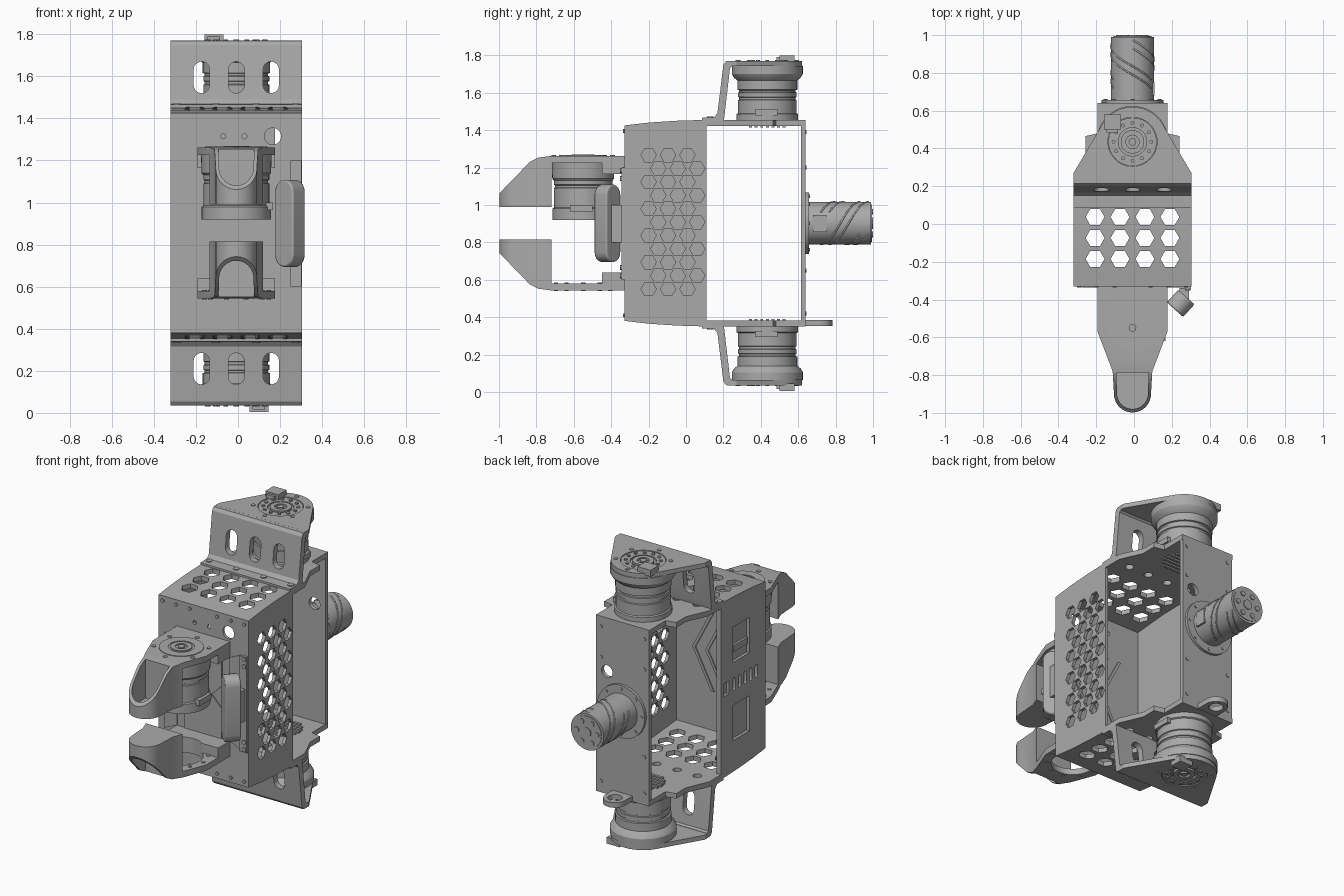
import bpy, bmesh
from math import sin, cos, pi, radians
from mathutils import Matrix, Vector

if "Cube" in bpy.data.objects:
    bpy.data.objects.remove(bpy.data.objects["Cube"])

GREY = (0.4, 0.4, 0.4, 1)
mat = bpy.data.materials.new("machined_grey")
mat.use_nodes = True
mat.diffuse_color = GREY
mat.node_tree.nodes["Principled BSDF"].inputs["Base Color"].default_value = GREY

CX, MID = -0.008, 0.9025      # symmetry axis of the whole model
MY, JY = 0.435, -0.55         # motor axes: rear pair, jaw
parts = []
PLACE = {"x": lambda a, b, t: (t, a, b), "y": lambda a, b, t: (a, t, b), "z": lambda a, b, t: (a, b, t)}


def make(bm, name):
    bmesh.ops.recalc_face_normals(bm, faces=bm.faces)
    me = bpy.data.meshes.new(name)
    bm.to_mesh(me)
    bm.free()
    me.materials.append(mat)
    ob = bpy.data.objects.new(name, me)
    bpy.context.collection.objects.link(ob)
    parts.append(ob)
    return ob


def prism(name, shapes, axis, lo, hi):
    bm = bmesh.new()
    for pts in shapes:
        face = bm.faces.new([bm.verts.new(PLACE[axis](a, b, lo)) for a, b in pts])
        new = bmesh.ops.extrude_face_region(bm, geom=[face])["geom"]
        bmesh.ops.translate(bm, verts=[v for v in new if isinstance(v, bmesh.types.BMVert)],
                            vec=PLACE[axis](0, 0, hi - lo))
    return make(bm, name)


def lathe(name, profile, x, y):
    bm = bmesh.new()
    vs = [bm.verts.new((x + r, y, z)) for r, z in profile]
    es = [bm.edges.new(p) for p in zip(vs, vs[1:])]
    bmesh.ops.spin(bm, geom=vs + es, cent=(x, y, 0), axis=(0, 0, 1), angle=2 * pi, steps=48)
    bmesh.ops.remove_doubles(bm, verts=bm.verts, dist=1e-5)
    return make(bm, name)


def cut(ob, cutter, op="DIFFERENCE"):
    mod = ob.modifiers.new("cut", "BOOLEAN")
    mod.operation, mod.solver, mod.object = op, "EXACT", cutter
    bpy.context.view_layer.objects.active = ob
    bpy.ops.object.modifier_apply(modifier=mod.name)
    parts.remove(cutter)
    bpy.data.objects.remove(cutter)


def flip(ob, name):
    c = Vector((CX, 0, MID))
    new = ob.copy()
    new.data = ob.data.copy()
    new.data.transform(Matrix.Translation(c) @ Matrix.Rotation(pi, 4, "Y") @ Matrix.Translation(-c))
    new.name = name
    bpy.context.collection.objects.link(new)
    parts.append(new)
    return new


def ngon(a, b, r, n=24, start=0.0, sweep=2 * pi):
    m = n if sweep > 6 else n - 1
    return [(a + r * cos(start + sweep * i / m), b + r * sin(start + sweep * i / m)) for i in range(n)]


def rect(a0, a1, b0, b1):
    return [(a0, b0), (a1, b0), (a1, b1), (a0, b1)]


def slot(a, b, r, half):
    return ngon(a, b + half - r, r, 10, 0, pi) + ngon(a, b - half + r, r, 10, pi, pi)


def sym(pts):
    return [(CX + a, b) for a, b in pts] + [(CX - a, b) for a, b in reversed(pts)]


def ring_of(x, y, radius, r, count, phase=0.0):
    return [ngon(a, b, r, 10) for a, b in ngon(x, y, radius, count, phase)]


L, R = CX - 0.312, CX + 0.312

# Open-backed box: front wall, honeycomb side, pocketed side
front = prism("front_wall", [rect(L, R, 0.39, 1.42)], "y", -0.33, -0.312)
cut(front, prism("cutter", [ngon(0.165, 1.315, 0.04), ngon(-0.07, 1.315, 0.012), ngon(0.03, 1.315, 0.012)],
                 "y", -0.4, -0.2))
side = [(-0.33, 0.385), (-0.1, 0.36), (0.11, 0.352), (0.11, 1.453), (-0.1, 1.445), (-0.33, 1.42)]
honey = prism("honeycomb_side", [side], "x", R - 0.02, R)
cut(honey, prism("cutter", [ngon(-0.2 + 0.104 * c + 0.052 * (r % 2), 0.55 + 0.0716 * r, 0.041, 6)
                            for r in range(11) for c in range(3)], "x", 0.2, 0.4))
panel = prism("pocketed_side", [side], "x", L, L + 0.03)
cut(panel, prism("cutter", [rect(-0.17, -0.01, z - 0.11, z + 0.11) for z in (1.15, 0.66)]
                 + [slot(-0.24 + 0.055 * i, 0.9, 0.012, 0.04) for i in range(5)]
                 + [rect(0.03, 0.085, 0.86, 0.94)], "x", L - 0.1, L + 0.018))
prism("panel_latch", [rect(-0.16, -0.02, 1.1, 1.14)], "x", L + 0.004, L + 0.02)

# Chevron ribs inside the front wall
prism("chevron_ribs", [[(x, 0.9), (x - 0.13, 1.15), (x - 0.15, 1.15), (x - 0.02, 0.9), (x - 0.15, 0.65), (x - 0.13, 0.65)]
                       for x in (0.17, 0.08, -0.01)], "y", -0.312, -0.305)

# Front wall trim: screws, side frames and centre plate
prism("front_screws", [ngon(CX + s * x, z, 0.011, 10) for s in (-1, 1) for z in (0.41, 1.395)
                       for x in (0.095, 0.19, 0.283)], "y", -0.337, -0.33)
prism("front_side_plates", [[(CX + s * 0.27, MID + t * 0.04), (CX + s * 0.18, MID + t * 0.03),
                             (CX + s * 0.18, MID + t * 0.26), (CX + s * 0.27, MID + t * 0.3)]
                            for s in (-1, 1) for t in (-1, 1)], "y", -0.337, -0.33)
prism("front_centre_plate", [sym([(0.13, 0.62), (0.13, 0.83), (0.06, 0.9), (0.13, 0.97), (0.13, 1.2)])],
      "y", -0.337, -0.33)

# Roof with hexagon holes and the deck behind it, turned over for the floor
roof = prism("box_roof", [[(-0.33, 1.4), (-0.33, 1.425), (-0.2, 1.44), (-0.05, 1.45), (0.11, 1.455),
                           (0.11, 1.425), (-0.1, 1.42)]], "x", L, R)
cut(roof, prism("cutter", [ngon(CX + 0.132 * (c - 1.5), 0.037 - 0.111 * r, 0.05, 6)
                           for c in range(4) for r in range(3)], "z", 1.3, 1.6))
deck = prism("deck", [sym([(0.312, 0.1), (0.312, 0.23), (0.25, 0.37), (0.25, 0.465), (0.185, 0.48), (0.185, 0.64)])],
             "z", 1.423, 1.455)
cut(deck, prism("cutter", [ngon(CX + s * x, y, 0.025, 16) for s in (-1, 1) for x, y in ((0.07, 0.2), (0.21, 0.2))],
                "z", 1.3, 1.6))
grille = prism("deck_grille", [rect(CX - w, CX + w, y - 0.008, y + 0.008) for y, w in
                               [(MY + 0.03 * i, 0.13 - 0.006 * i * i) for i in range(-3, 4)]], "z", 1.414, 1.424)

# Slanted bracket with a rounded cap plate
wall = prism("bracket_wall", [[(0.085, 1.45), (0.085, 1.466), (0.15, 1.468), (0.168, 1.49), (0.2, 1.75), (0.215, 1.769),
                               (0.245, 1.77), (0.245, 1.74), (0.235, 1.73), (0.205, 1.47), (0.2, 1.45)]], "x", L, R)
cut(wall, prism("cutter", [slot(CX + x, 1.595, 0.038, 0.075) for x in (-0.165, 0, 0.165)], "y", 0.1, 0.4))
cap = prism("bracket_cap", [[(L, 0.235), (R, 0.235), (R, 0.27)] + ngon(CX, MY, 0.185, 24, 0.5, pi - 1.0)
                            + [(L, 0.27)]], "z", 1.742, 1.77)
cut(cap, prism("cutter", [ngon(CX, MY, 0.13, 40)], "z", 1.6, 1.9))
foot_bolts = prism("bracket_bolts", [ngon(CX + s * x, 0.13, 0.018, 12) for s in (-1, 1) for x in (0.095, 0.283)],
                   "z", 1.46, 1.472)

# Rear motor, its output hub and screws
motor = lathe("motor", [(0, 1.45), (0.165, 1.45), (0.165, 1.485), (0.157, 1.49), (0.157, 1.56), (0.151, 1.563),
                        (0.151, 1.575), (0.157, 1.578), (0.157, 1.6), (0.151, 1.603), (0.151, 1.613), (0.16, 1.616),
                        (0.16, 1.665), (0.178, 1.68), (0.19, 1.7), (0.19, 1.742), (0, 1.742)], CX, MY)


def hub(name, y, top):
    return lathe(name, [(0, top - 0.04), (0.128, top - 0.04), (0.128, top), (0.075, top), (0.075, top - 0.012),
                        (0.062, top - 0.012), (0.062, top + 0.003), (0.035, top + 0.003), (0.035, top - 0.01),
                        (0.02, top - 0.01), (0.02, top + 0.004), (0, top + 0.004)], CX, y)


def hub_screws(name, y, top):
    return prism(name, ring_of(CX, y, 0.1, 0.01, 12) + ring_of(CX, y, 0.157, 0.013, 6, 0.52), "z", top - 0.02, top + 0.004)


rear_hub = hub("motor_hub", MY, 1.766)
rear_screws = hub_screws("hub_screws", MY, 1.77)
plug = prism("cap_plug", [rect(-0.16, -0.07, 0.5, 0.58)], "z", 1.76, 1.8)
plug_key = prism("cap_plug_key", [rect(-0.145, -0.085, 0.485, 0.5)], "z", 1.76, 1.79)
for ob in (roof, deck, grille, wall, cap, foot_bolts, motor, rear_hub, rear_screws, plug, plug_key):
    flip(ob, "lower_" + ob.name)
prism("motor_connectors", [rect(0.37, 0.49, z - 0.016, z + 0.016) for z in (1.495, 0.31)], "x", 0.1, 0.162)

# Back plate, its tab and the wrist
back = prism("back_plate", [rect(CX - 0.183, CX + 0.183, 0.352, 1.453)], "y", 0.615, 0.64)
cut(back, prism("cutter", [ngon(0.1, 1.12, 0.038)], "y", 0.5, 0.7))
prism("back_screws", [ngon(CX + s * 0.15, z, 0.012, 10) for s in (-1, 1) for z in (0.42, 0.65, 1.2, 1.39)], "y", 0.64, 0.645)
tab = prism("back_tab", [[(CX - 0.07, 0.62)] + [(CX + 0.07, 0.62)] + ngon(CX, 0.715, 0.068, 16, 0, pi)], "z", 0.353, 0.385)
cut(tab, prism("cutter", [ngon(CX, 0.715, 0.042)], "z", 0.2, 0.5))
prism("wrist_flange", [ngon(CX, MID, 0.165, 48)], "y", 0.63, 0.657)
prism("wrist_flange_screws", ring_of(CX, MID, 0.143, 0.01, 8), "y", 0.65, 0.662)
prism("wrist_barrel", [ngon(CX, MID, 0.114, 48)], "y", 0.65, 0.99)
prism("wrist_end_ring", [ngon(CX, MID, 0.1, 40)], "y", 0.98, 0.994)
prism("wrist_end_screws", ring_of(CX, MID, 0.07, 0.016, 6) + [ngon(CX, MID, 0.03)], "y", 0.98, 1.0)
prism("wrist_connector", [rect(0.68, 0.75, 0.855, 0.945)], "x", 0.05, 0.109)
spiral = bpy.data.curves.new("wrist_spiral_ribs", "CURVE")
spiral.dimensions, spiral.bevel_depth, spiral.bevel_resolution = "3D", 0.005, 1
for k in range(3):
    for shift in (0, 0.045):
        line = spiral.splines.new("POLY")
        line.points.add(23)
        for i, p in enumerate(line.points):
            a = -pi / 2 + k * 2 * pi / 3 + pi * i / 23
            p.co = (CX + 0.113 * cos(a), 0.72 + shift + 0.21 * i / 23, MID + 0.113 * sin(a), 1)
spiral.materials.append(mat)
bpy.context.collection.objects.link(bpy.data.objects.new("wrist_spiral_ribs", spiral))

# Gripper jaw: side profile trimmed to the plan outline, with a hollow fingertip
jaw = prism("upper_jaw", [[(-1, 0.99), (-1, 1.06), (-0.835, 1.23), (-0.79, 1.253), (-0.72, 1.262), (-0.33, 1.262),
                           (-0.33, 1.165), (-0.45, 1.165), (-0.45, 1.225), (-0.72, 1.225), (-0.72, 0.99)]],
            "x", CX - 0.3, CX + 0.3)
plan = [(CX + 0.185, -0.3), (CX + 0.185, -0.57), (CX + 0.105, -0.78)]
cut(jaw, prism("cutter", [plan + ngon(CX, -0.9, 0.098, 20, 0, -pi)
                          + [(2 * CX - x, y) for x, y in reversed(plan)]], "z", 0.8, 1.5), "INTERSECT")
cut(jaw, prism("cutter", [[(CX + 0.085, -0.785)] + ngon(CX, -0.897, 0.082, 20, 0, -pi) + [(CX - 0.085, -0.785)]],
               "z", 1.01, 1.5))
lower = flip(jaw, "lower_jaw")
cut(lower, prism("cutter", [ngon(CX, JY, 0.125, 40)], "z", 0.4, 0.7))
prism("lower_jaw_screws", ring_of(CX, JY, 0.152, 0.012, 10), "z", 0.54, 0.584)
pads = prism("fingertip_pad", [ngon(CX, -0.895, 0.07)], "z", 1.0, 1.016)
tip_screws = prism("fingertip_screws", ring_of(CX, -0.895, 0.055, 0.009, 8), "z", 1.01, 1.02)
flip(pads, "lower_fingertip_pad")
flip(tip_screws, "lower_fingertip_screws")
lathe("jaw_motor", [(0, 0.92), (0.165, 0.92), (0.165, 0.98), (0.157, 0.985), (0.157, 1.09), (0.151, 1.093),
                    (0.151, 1.105), (0.157, 1.108), (0.157, 1.13), (0.165, 1.14), (0.168, 1.23), (0, 1.23)], CX, JY)
prism("jaw_motor_connector", [rect(-0.62, -0.5, 0.965, 1.0)], "x", 0.1, 0.167)
hub("jaw_hub", JY, 1.266)
hub_screws("jaw_hub_screws", JY, 1.262)

# Sensor pod turned towards the jaws, with its mounting strip and arm
prism("pod_strip", [rect(0.25, 0.302, 0.6, 1.2)], "y", -0.345, -0.33)
prism("pod_strip_screws", [ngon(0.285, z, 0.014, 10) for z in (0.62, 0.665, 1.14, 1.185)], "y", -0.352, -0.34)
prism("pod_arm", [rect(0.24, 0.29, 0.8, 1.0)], "y", -0.41, -0.34)
pod = prism("sensor_pod", [slot(0, 0, 0.058, 0.208)], "y", -0.045, 0.045)
bev = pod.modifiers.new("edge", "BEVEL")
bev.width, bev.segments, bev.limit_method, bev.angle_limit = 0.008, 2, "ANGLE", radians(50)
pod.matrix_world = Matrix.Translation((0.247, -0.42, 0.901)) @ Matrix.Rotation(radians(-42), 4, "Z")

# Smooth the round surfaces, keep machined edges sharp
bpy.ops.object.select_all(action="DESELECT")
for ob in parts:
    ob.select_set(True)
bpy.context.view_layer.objects.active = parts[0]
bpy.ops.object.shade_smooth_by_angle(angle=radians(30))
